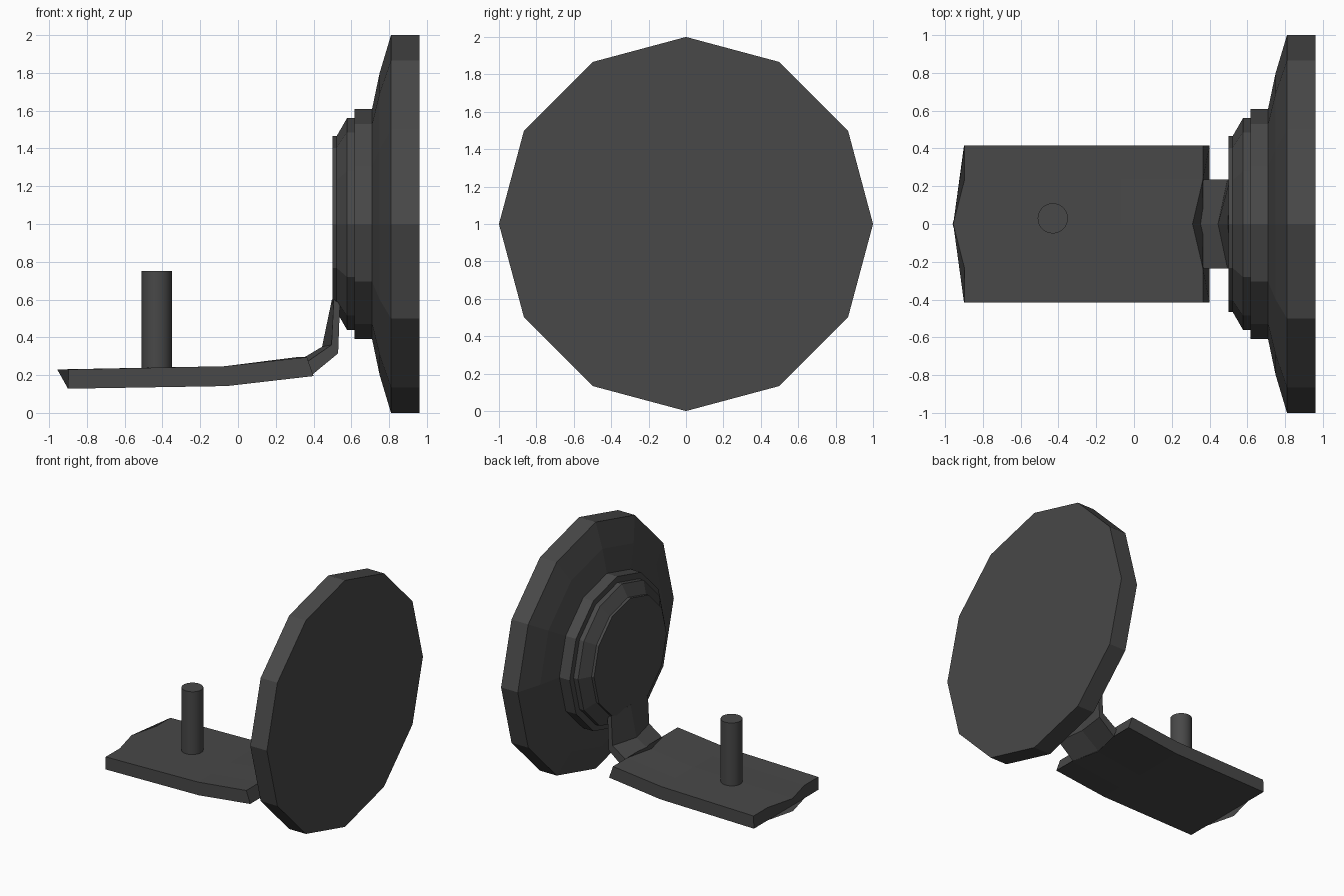
import bpy, bmesh, math

if "Cube" in bpy.data.objects:
    bpy.data.objects.remove(bpy.data.objects["Cube"])

mat = bpy.data.materials.new("dark_grey")
mat.diffuse_color = (0.065, 0.065, 0.065, 1)
mat.use_nodes = True
mat.node_tree.nodes["Principled BSDF"].inputs["Base Color"].default_value = mat.diffuse_color


def finish(name, bm):
    bmesh.ops.recalc_face_normals(bm, faces=bm.faces)
    me = bpy.data.meshes.new(name)
    bm.to_mesh(me)
    bm.free()
    me.materials.append(mat)
    ob = bpy.data.objects.new(name, me)
    bpy.context.collection.objects.link(ob)
    return ob


def loft(name, rings):
    """Join equal closed rings of points and cap both ends."""
    bm = bmesh.new()
    vs = [[bm.verts.new(p) for p in r] for r in rings]
    n = len(vs[0])
    for a, b in zip(vs, vs[1:]):
        for i in range(n):
            j = (i + 1) % n
            bm.faces.new((a[i], a[j], b[j], b[i]))
    bm.faces.new(vs[0])
    bm.faces.new(vs[-1])
    return finish(name, bm)


# Stepped twelve-sided disc, axis along x: (x, radius)
profile = [(0.50, 0.465), (0.522, 0.465), (0.577, 0.56), (0.617, 0.56),
           (0.617, 0.61), (0.71, 0.61), (0.75, 0.80), (0.81, 1.0), (0.96, 1.0)]
loft("stepped_disc", [[(x, r * math.sin(k * math.pi / 6), 1 + r * math.cos(k * math.pi / 6))
                       for k in range(12)] for x, r in profile])


def slab_ring(ys, tops, bottoms):
    """Cross-section across y: top points out, bottom points back."""
    return ([(t[0], y, t[1]) for y, t in zip(ys, tops)] +
            [(b[0], y, b[1]) for y, b in reversed(list(zip(ys, bottoms)))])


# Bent base plate with pointed left end and notched right end
ys = (-0.415, -0.235, 0, 0.235, 0.415)
rows = [  # top x, z, bottom x, z, centre shift
    (-0.897, 0.23, -0.90, 0.128, -0.06),
    (-0.07, 0.247, -0.06, 0.142, 0),
    (0.365, 0.295, 0.40, 0.195, -0.055)]
rings = []
for tx, tz, bx, bz, s in rows:
    sh = [0, 0, s, 0, 0]
    rings.append(slab_ring(ys, [(tx + d, tz) for d in sh], [(bx + d, bz) for d in sh]))
loft("base_plate", rings)

# Creased neck rising from the notch to the disc
ny = (-0.235, 0, 0.235)
neck = [  # side front, centre front, back
    ((0.365, 0.27), (0.31, 0.27), (0.39, 0.20), (0.345, 0.20)),
    ((0.495, 0.36), (0.445, 0.35), (0.53, 0.315), (0.50, 0.315)),
    ((0.507, 0.60), (0.497, 0.60), (0.54, 0.58), (0.54, 0.58))]
loft("neck", [slab_ring(ny, (f, c, f), (b, d, b)) for f, c, b, d in neck])

# Upright pin
bm = bmesh.new()
bmesh.ops.create_cone(bm, cap_ends=True, segments=32, radius1=0.08, radius2=0.08, depth=0.55)
bmesh.ops.translate(bm, verts=bm.verts, vec=(-0.43, 0.03, 0.475))
pin = finish("pin", bm)
bpy.context.view_layer.objects.active = pin
pin.select_set(True)
bpy.ops.object.shade_smooth_by_angle()
